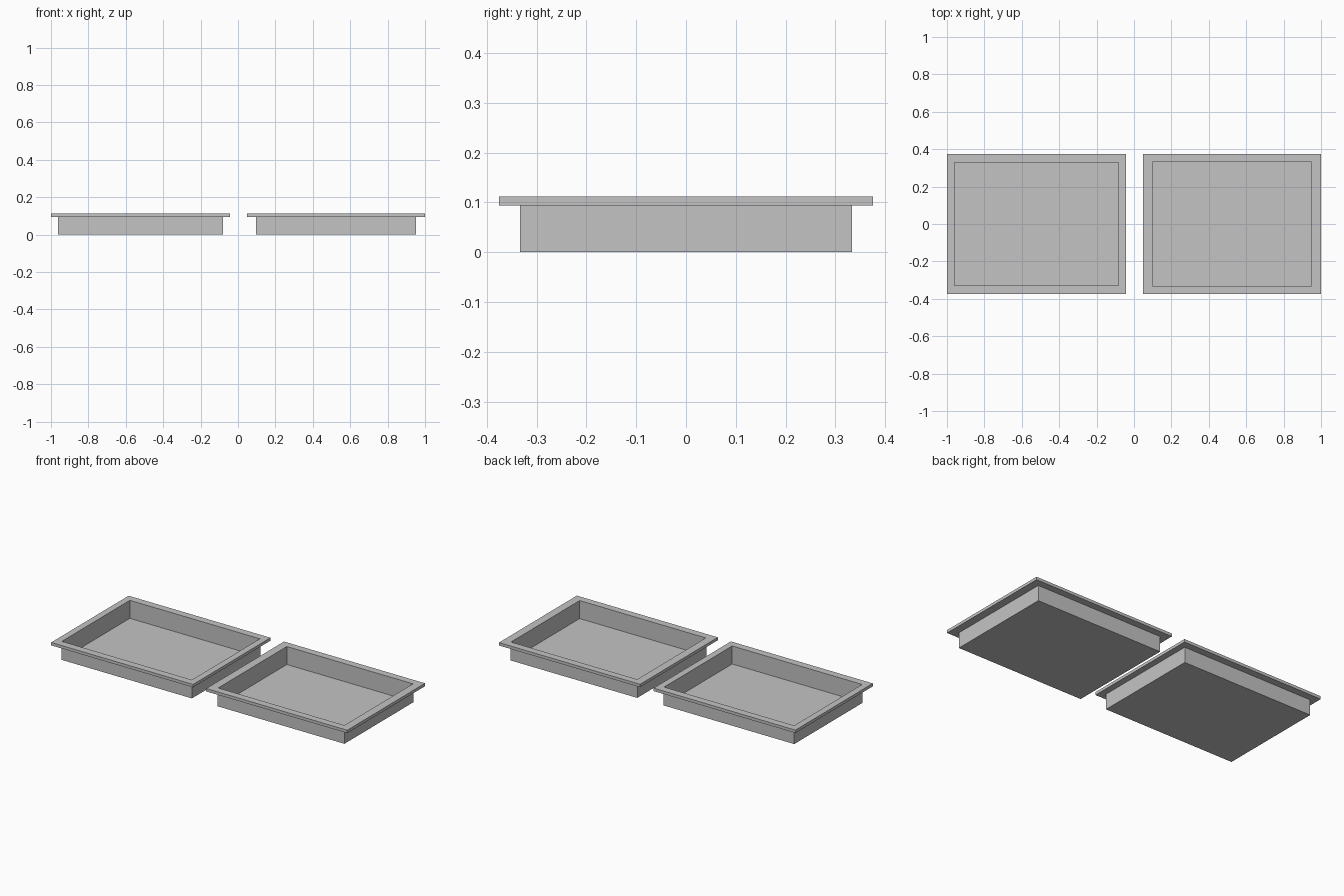
import bpy
import bmesh

cube = bpy.data.objects.get("Cube")
if cube:
    bpy.data.objects.remove(cube, do_unlink=True)

GREY = (0.55, 0.55, 0.55, 1.0)
metal = bpy.data.materials.new("plain grey")
metal.use_nodes = True
metal.diffuse_color = GREY
metal.node_tree.nodes["Principled BSDF"].inputs["Base Color"].default_value = GREY

TOP = 0.112          # upper face of the rim
RIM_UNDER = 0.094    # lower face of the rim
SHEET = 0.002        # thickness of walls and floor


def make_tray(name, centre_x, rim, body):
    """Open tray built from stacked rectangular rings, from inner floor round to underside.
    rim and body are (half width, half depth)."""
    inner = (body[0] - SHEET, body[1] - SHEET)
    rings = [
        (inner, SHEET),      # inner floor edge
        (inner, TOP),        # mouth
        (rim, TOP),          # rim, upper edge
        (rim, RIM_UNDER),    # rim, lower edge
        (body, RIM_UNDER),   # wall under the rim
        (body, 0.0),         # underside
    ]
    bm = bmesh.new()
    loops = []
    for (hx, hy), z in rings:
        corners = [(-hx, -hy), (hx, -hy), (hx, hy), (-hx, hy)]
        loops.append([bm.verts.new((x, y, z)) for x, y in corners])
    for a, b in zip(loops, loops[1:]):
        for i in range(4):
            j = (i + 1) % 4
            bm.faces.new((a[i], a[j], b[j], b[i]))
    bm.faces.new(loops[0])
    bm.faces.new(loops[-1])
    bmesh.ops.recalc_face_normals(bm, faces=bm.faces)

    mesh = bpy.data.meshes.new(name)
    bm.to_mesh(mesh)
    bm.free()
    mesh.materials.append(metal)
    tray = bpy.data.objects.new(name, mesh)
    tray.location.x = centre_x
    bpy.context.collection.objects.link(tray)
    return tray


# The two trays differ slightly in size
make_tray("right_tray", -0.521, rim=(0.479, 0.373), body=(0.441, 0.33))
make_tray("left_tray", 0.524, rim=(0.476, 0.375), body=(0.428, 0.333))
